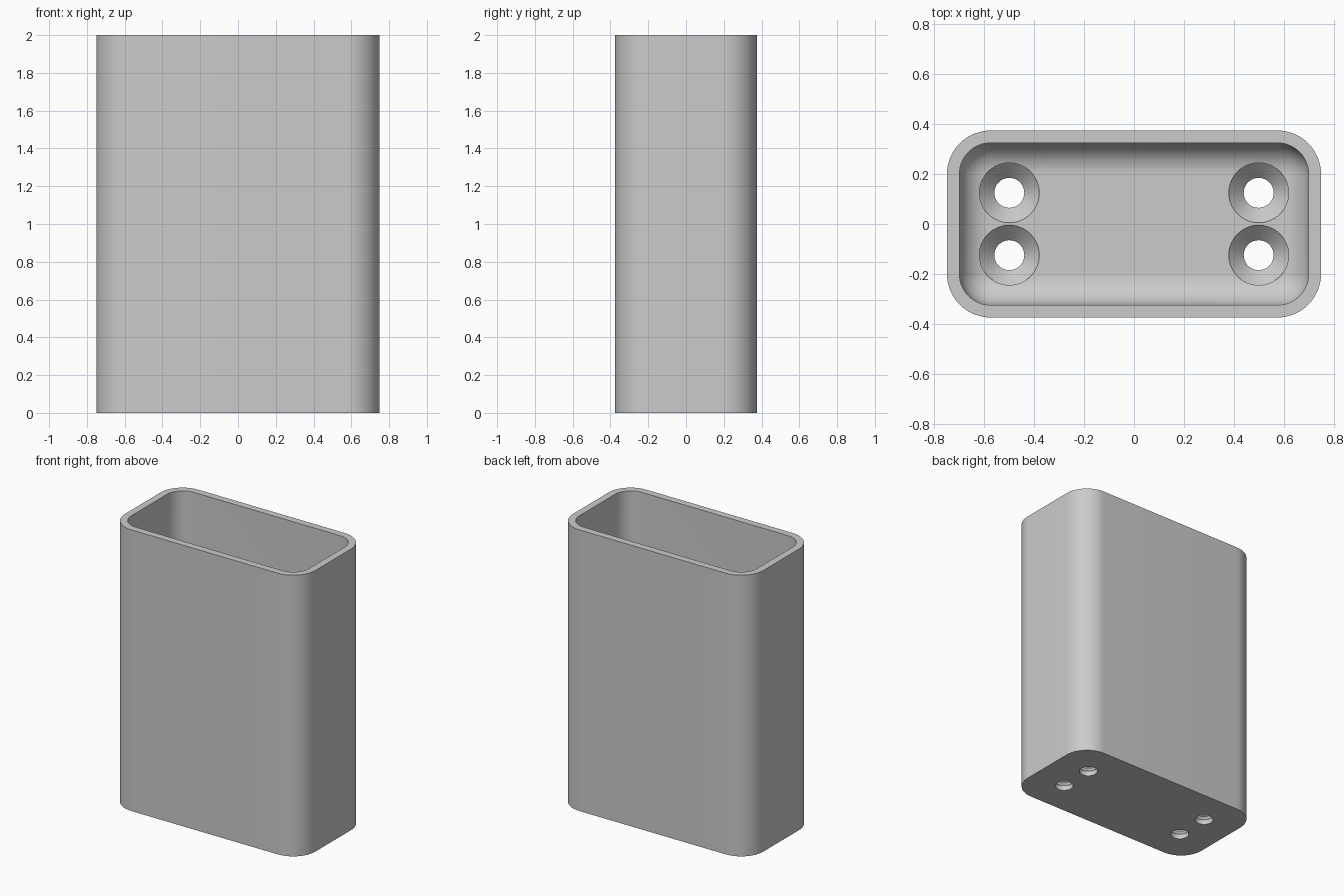
import bpy, bmesh
from math import sin, cos, pi

if "Cube" in bpy.data.objects:
    bpy.data.objects.remove(bpy.data.objects["Cube"], do_unlink=True)

WALL, FLOOR, HEIGHT = 0.05, 0.1, 2.0
HALF_X, HALF_Y, CORNER = 0.75, 0.375, 0.175
FILLET = 0.124

grey = bpy.data.materials.new("light grey")
grey.use_nodes = True
grey.diffuse_color = (0.6, 0.6, 0.6, 1)
grey.node_tree.nodes["Principled BSDF"].inputs["Base Color"].default_value = (0.6, 0.6, 0.6, 1)


def rounded_ring(bm, inset, z, steps=16):
    """Rounded rectangle of vertices, offset inward from the outer wall."""
    r = CORNER - inset
    ring = []
    for quarter, (sx, sy) in enumerate([(1, 1), (-1, 1), (-1, -1), (1, -1)]):
        for i in range(steps + 1):
            a = (quarter + i / steps) * pi / 2
            ring.append(bm.verts.new((sx * (HALF_X - CORNER) + r * cos(a),
                                      sy * (HALF_Y - CORNER) + r * sin(a), z)))
    return ring


def round_ring(bm, x, y, r, z, steps=64):
    return [bm.verts.new((x + r * cos(2 * pi * i / steps), y + r * sin(2 * pi * i / steps), z))
            for i in range(steps)]


def skin(bm, rings):
    """Close a stack of rings into a solid."""
    for low, high in zip(rings, rings[1:]):
        for i in range(len(low)):
            j = (i + 1) % len(low)
            bm.faces.new((low[i], low[j], high[j], high[i]))
    bm.faces.new(rings[0][::-1])
    bm.faces.new(rings[-1])


def make_object(name, bm):
    bmesh.ops.recalc_face_normals(bm, faces=bm.faces)
    mesh = bpy.data.meshes.new(name)
    bm.to_mesh(mesh)
    bm.free()
    mesh.materials.append(grey)
    obj = bpy.data.objects.new(name, mesh)
    bpy.context.collection.objects.link(obj)
    return obj


# Open box: outer wall, rim, inner wall, then a fillet down to the floor
bm = bmesh.new()
sections = [(0, 0), (0, HEIGHT), (WALL, HEIGHT)]
for i in range(17):
    a = i / 16 * pi / 2
    sections.append((WALL + FILLET * (1 - cos(a)), FLOOR + FILLET * (1 - sin(a))))
skin(bm, [rounded_ring(bm, inset, z) for inset, z in sections])
box = make_object("open_box", bm)

# Countersunk screw holes through the floor
bm = bmesh.new()
for x in (-0.5, 0.5):
    for y in (-0.125, 0.125):
        profile = [(0.06, -0.1), (0.06, 0.035), (0.12, 0.095), (0.12, 0.3)]
        skin(bm, [round_ring(bm, x, y, r, z) for r, z in profile])
cutter = make_object("screw_hole_cutter", bm)
cutter.hide_render = True

cut = box.modifiers.new("screw holes", 'BOOLEAN')
cut.operation = 'DIFFERENCE'
cut.solver = 'EXACT'
cut.object = cutter

bpy.ops.object.select_all(action='DESELECT')
box.select_set(True)
bpy.context.view_layer.objects.active = box
bpy.ops.object.modifier_apply(modifier=cut.name)
bpy.data.objects.remove(cutter, do_unlink=True)
bpy.ops.object.shade_smooth_by_angle(angle=pi / 6)
